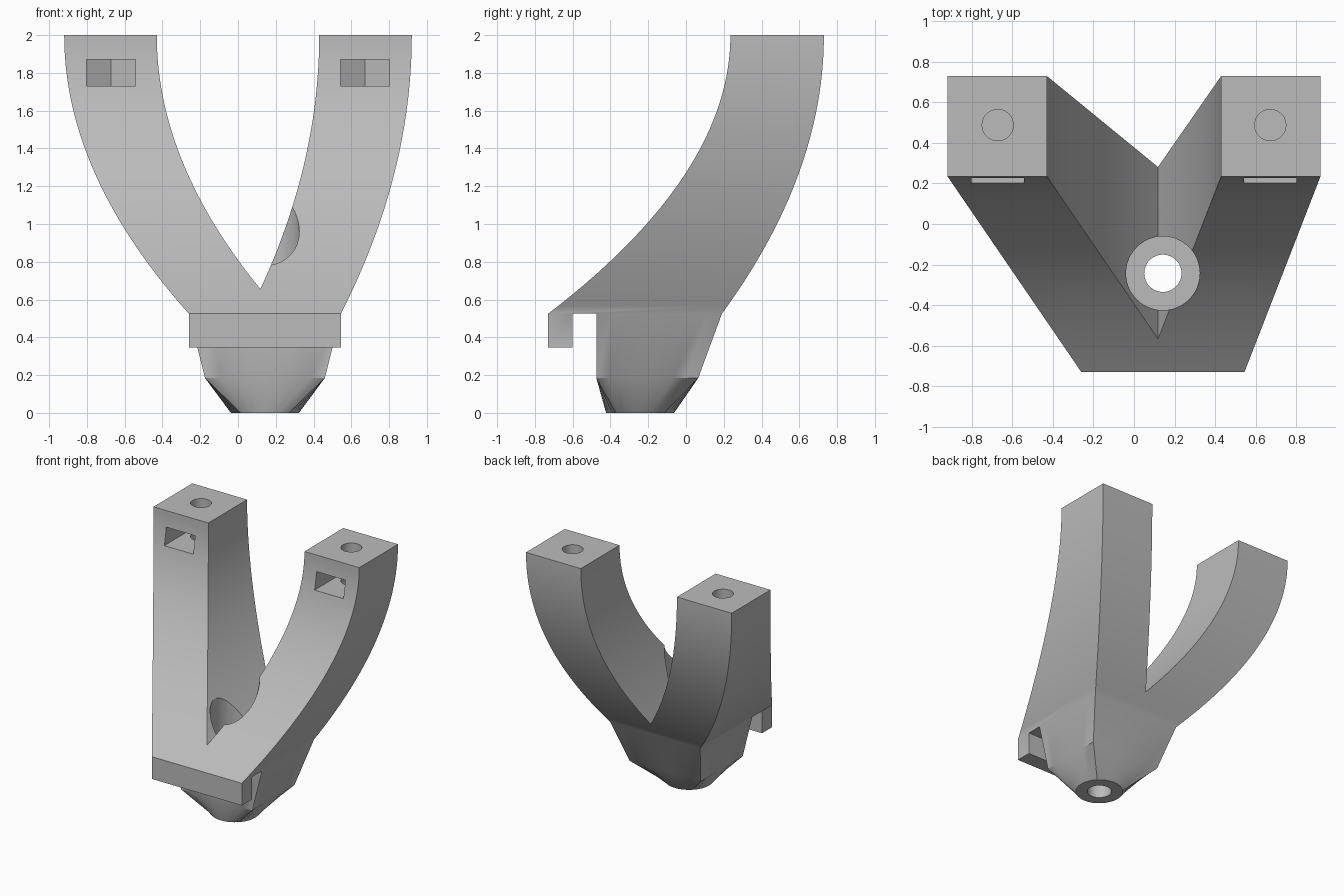
import bpy, bmesh, math

old = bpy.data.objects.get("Cube")
if old:
    bpy.data.objects.remove(old, do_unlink=True)

grey = bpy.data.materials.new("plain grey")
grey.use_nodes = True
grey.diffuse_color = (0.5, 0.5, 0.5, 1)
grey.node_tree.nodes["Principled BSDF"].inputs["Base Color"].default_value = (0.5, 0.5, 0.5, 1)

BASE_Z, TOP_Z = 0.525, 2.0
SIDE = 8                       # points per side on the body rings
BORE = (0.1425, -0.243)        # axis of the vertical screw hole


def loft(name, rings):
    """Closed solid skinned through rings of equal point count."""
    bm = bmesh.new()
    loops = [[bm.verts.new(p) for p in ring] for ring in rings]
    n = len(loops[0])
    for a, b in zip(loops, loops[1:]):
        for i in range(n):
            j = (i + 1) % n
            bm.faces.new((a[i], a[j], b[j], b[i]))
    bm.faces.new(loops[0][::-1])
    bm.faces.new(loops[-1])
    bmesh.ops.recalc_face_normals(bm, faces=bm.faces)
    mesh = bpy.data.meshes.new(name)
    bm.to_mesh(mesh)
    bm.free()
    mesh.materials.append(grey)
    ob = bpy.data.objects.new(name, mesh)
    bpy.context.collection.objects.link(ob)
    return ob


def rect(x0, x1, y0, y1, z, cuts=1):
    corners = [(x0, y0), (x1, y0), (x1, y1), (x0, y1)]
    pts = []
    for k in range(4):
        (ax, ay), (bx, by) = corners[k], corners[(k + 1) % 4]
        for i in range(cuts):
            t = i / cuts
            pts.append((ax + (bx - ax) * t, ay + (by - ay) * t, z))
    return pts


def circle(cx, cy, r, z, n):
    angles = [math.radians(225) + math.tau * i / n for i in range(n)]
    return [(cx + r * math.cos(a), cy + r * math.sin(a), z) for a in angles]


def rod(name, cx, cy, r, z0, z1, n=48):
    return loft(name, [circle(cx, cy, r, z, n) for z in (z0, z1)])


def combine(target, other, operation):
    mod = target.modifiers.new(operation.lower(), "BOOLEAN")
    mod.operation, mod.object, mod.solver = operation, other, "EXACT"
    bpy.context.view_layer.objects.active = target
    bpy.ops.object.modifier_apply(modifier=mod.name)
    bpy.data.objects.remove(other, do_unlink=True)


def arm(name, top_x, base_x, width=0.49, steps=36):
    """Arm that leans out and back along a parabola, upright at its top."""
    rings = []
    for i in range(steps + 1):
        z = BASE_Z + (TOP_Z - BASE_Z) * i / steps
        d = (1 - i / steps) ** 2
        x = top_x + (base_x - top_x) * d
        rings.append(rect(x, x + width, 0.235 - 0.965 * d, 0.73 - 0.54 * d, z))
    return loft(name, rings)


# Tapered body blending from a square into the round nozzle
bracket = loft("forked_bracket", [
    circle(*BORE, 0.18, 0, 4 * SIDE),
    rect(-0.175, 0.46, -0.475, 0.065, 0.185, SIDE),
    rect(-0.26, 0.545, -0.475, 0.19, BASE_Z, SIDE),
])

# Two arms and the hanging front lip
combine(bracket, arm("right_arm", -0.92, -0.26), "UNION")
combine(bracket, arm("left_arm", 0.43, 0.055), "UNION")
lip = loft("front_lip", [rect(-0.26, 0.545, -0.73, -0.6, z) for z in (0.345, BASE_Z)])
combine(bracket, lip, "UNION")

# Stepped screw hole through the body
combine(bracket, rod("head_recess", *BORE, 0.182, 0.3, 1.6), "DIFFERENCE")
combine(bracket, rod("screw_hole", *BORE, 0.092, -0.1, 0.6), "DIFFERENCE")

# Bolt hole and hexagonal nut slot at each arm tip
for side in (-1, 1):
    cx, cy, half = side * 0.672, 0.488, 0.129
    outline = [(cx - half, 0.1), (cx + half, 0.1), (cx + half, cy + half * 0.577),
               (cx, cy + half * 1.155), (cx - half, cy + half * 0.577)]
    slot = loft("nut_slot", [[(x, y, z) for x, y in outline] for z in (1.73, 1.87)])
    combine(bracket, slot, "DIFFERENCE")
    combine(bracket, rod("bolt_hole", cx, cy, 0.077, 1.6, 2.1), "DIFFERENCE")

bpy.ops.object.select_all(action="DESELECT")
bracket.select_set(True)
bpy.context.view_layer.objects.active = bracket
bpy.ops.object.shade_smooth_by_angle(angle=math.radians(30))
